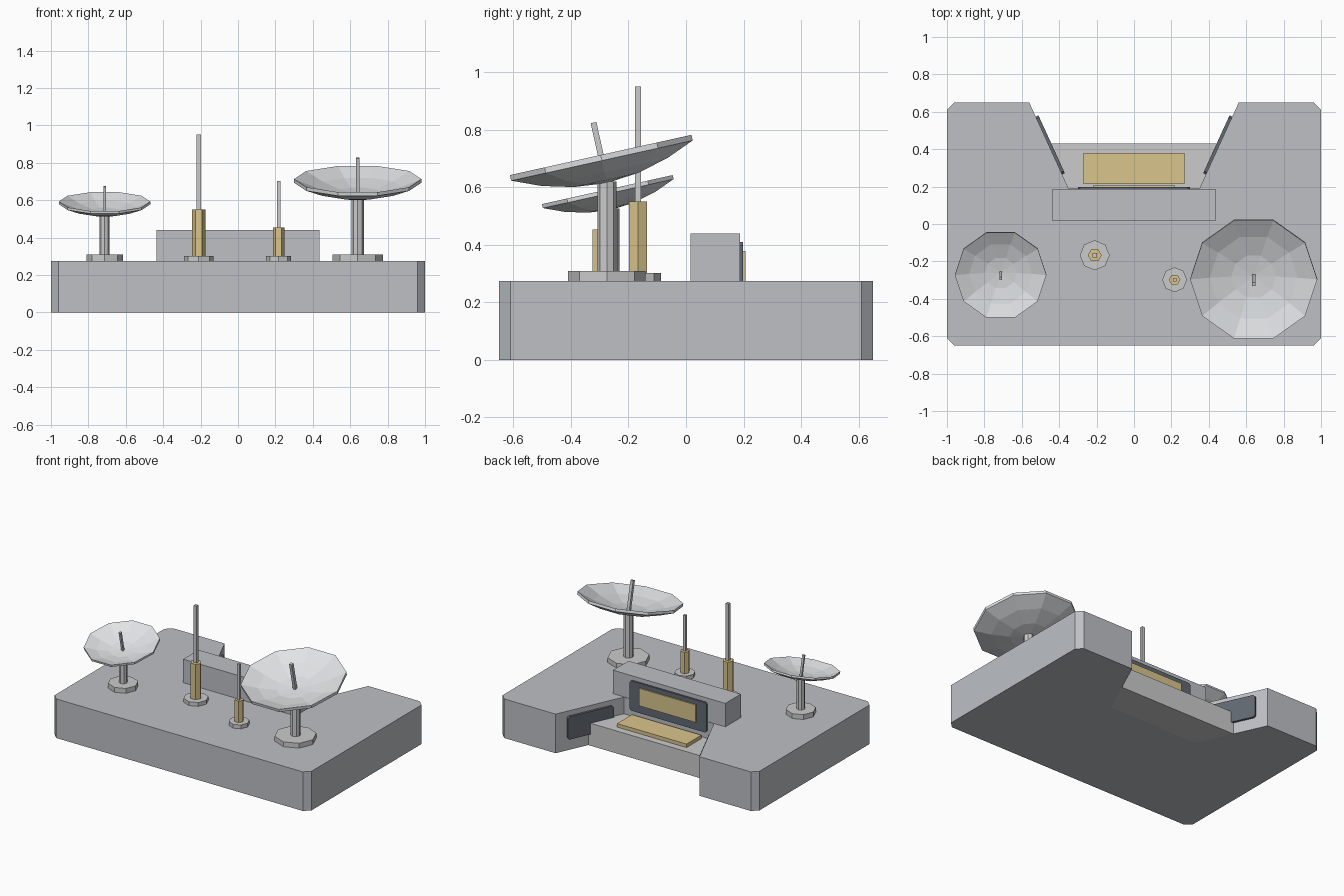
import bpy, bmesh
from math import pi, cos, sin, radians, atan2, hypot
from mathutils import Matrix, Vector

if "Cube" in bpy.data.objects:
    bpy.data.objects.remove(bpy.data.objects["Cube"])


def material(name, rgb):
    m = bpy.data.materials.new(name)
    m.diffuse_color = (*rgb, 1)
    m.use_nodes = True
    m.node_tree.nodes["Principled BSDF"].inputs["Base Color"].default_value = m.diffuse_color
    return m


HULL = material("blue_grey", (0.51, 0.53, 0.56))
PALE = material("pale_grey", (0.70, 0.70, 0.69))
METAL = material("metal", (0.60, 0.61, 0.62))
DISH = material("dish_grey", (0.75, 0.77, 0.79))
DARK = material("dark_glass", (0.12, 0.14, 0.17))
GOLD = material("gold", (0.70, 0.56, 0.26))


def finish(name, bm, mat, matrix=Matrix()):
    bmesh.ops.recalc_face_normals(bm, faces=bm.faces)
    mesh = bpy.data.meshes.new(name)
    bm.to_mesh(mesh)
    bm.free()
    mesh.materials.append(mat)
    ob = bpy.data.objects.new(name, mesh)
    bpy.context.collection.objects.link(ob)
    ob.matrix_world = matrix
    return ob


def prism(name, outline, z0, z1, mat, matrix=Matrix()):
    bm = bmesh.new()
    face = bm.faces.new([bm.verts.new((x, y, z0)) for x, y in outline])
    top = bmesh.ops.extrude_face_region(bm, geom=[face])["geom"]
    verts = [v for v in top if isinstance(v, bmesh.types.BMVert)]
    bmesh.ops.translate(bm, verts=verts, vec=(0, 0, z1 - z0))
    return finish(name, bm, mat, matrix)


def box(name, x0, x1, y0, y1, z0, z1, mat):
    return prism(name, [(x0, y0), (x1, y0), (x1, y1), (x0, y1)], z0, z1, mat)


def column(name, x, y, r, sides, z0, z1, mat, turn=0.0, matrix=Matrix()):
    ring = [(x + r * cos(turn + 2 * pi * i / sides),
             y + r * sin(turn + 2 * pi * i / sides)) for i in range(sides)]
    return prism(name, ring, z0, z1, mat, matrix)


def panel(name, w, h, t, c, mat, matrix):
    # Plate with clipped corners; local x is width, y is height, z is thickness
    a, b = w / 2, h / 2
    pts = [(a - c, -b), (a, -b + c), (a, b - c), (a - c, b),
           (-a + c, b), (-a, b - c), (-a, -b + c), (-a + c, -b)]
    return prism(name, pts, -0.005, t, mat, matrix)


# Base slab with clipped corners and a tapered notch at the back
half = [(0.96, -0.65), (1, -0.61), (1, 0.61), (0.96, 0.65), (0.56, 0.65), (0.35, 0.19)]
prism("base", half + [(-x, y) for x, y in reversed(half)], 0, 0.275, HULL)

# Entry step filling the inner part of the notch, with its gold mat
prism("entry_step", [(0.35, 0.19), (0.46, 0.43), (-0.46, 0.43), (-0.35, 0.19)], 0, 0.158, PALE)
box("step_mat", -0.27, 0.27, 0.215, 0.38, 0.155, 0.183, GOLD)

# Raised block carrying the main screen
box("raised_block", -0.437, 0.437, 0.015, 0.187, 0.27, 0.44, HULL)
face_back = Matrix.Translation((0, 0.187, 0.305)) @ Matrix.Rotation(pi, 4, 'Z') @ Matrix.Rotation(pi / 2, 4, 'X')
panel("main_screen_frame", 0.60, 0.21, 0.012, 0.012, DARK, face_back)
box("main_screen", -0.22, 0.22, 0.19, 0.207, 0.255, 0.378, GOLD)

# Dark windows on both slanted notch walls
for s in (1, -1):
    along = Vector((s * 0.21, 0.46, 0)).normalized()
    up = Vector((0, 0, 1))
    out = Vector((-s * 0.46, 0.21, 0)).normalized()
    m = Matrix((along, up * s, out)).transposed().to_4x4()
    m.translation = (s * 0.455, 0.42, 0.16)
    panel("side_window", 0.34, 0.16, 0.016, 0.012, DARK, m)


# Dish antenna: foot, post, tilted ten-sided bowl and feed rod
def dish(x, y, s, z):
    column("dish_foot", x, y, 0.135 * s, 8, 0.27, 0.309, METAL)
    column("dish_post", x, y, 0.027 + 0.006 * (s == 1), 8, 0.30, z + 0.005, METAL)
    tilt = Matrix.Translation((x, y, z)) @ Matrix.Rotation(radians(12.5), 4, 'X') @ Matrix.Scale(s, 4)
    profile = [(0.12, 0.011), (0.235, 0.039), (0.34, 0.08),
               (0.34, 0.10), (0.235, 0.057), (0.12, 0.028)]
    bm = bmesh.new()
    n = 10
    rings = [[bm.verts.new((r * cos(2 * pi * i / n), r * sin(2 * pi * i / n), h))
              for i in range(n)] for r, h in profile]
    ends = [bm.verts.new((0, 0, 0)), bm.verts.new((0, 0, 0.018))]
    for i in range(n):
        j = (i + 1) % n
        for a, b in zip(rings, rings[1:]):
            bm.faces.new((a[i], a[j], b[j], b[i]))
        bm.faces.new((ends[0], rings[0][j], rings[0][i]))
        bm.faces.new((ends[1], rings[-1][i], rings[-1][j]))
    finish("dish_bowl", bm, DISH, tilt)
    column("dish_feed", 0, 0, 0.0145, 4, 0.01, 0.215, METAL, pi / 4, tilt)


dish(0.64, -0.275, 1.0, 0.615)
dish(-0.713, -0.258, 0.72, 0.522)

# Mast antennas: foot, gold hexagonal sleeve and thin square mast
for x, y, s, sleeve, top in ((-0.21, -0.167, 1.0, 0.55, 0.95), (0.217, -0.298, 0.83, 0.453, 0.703)):
    column("mast_foot", x, y, 0.08 * s, 8, 0.27, 0.302, METAL)
    column("mast_sleeve", x, y, 0.037 * s, 6, 0.29, sleeve, GOLD)
    column("mast_rod", x, y, 0.0155 * s, 4, sleeve - 0.01, top, METAL, pi / 4)
